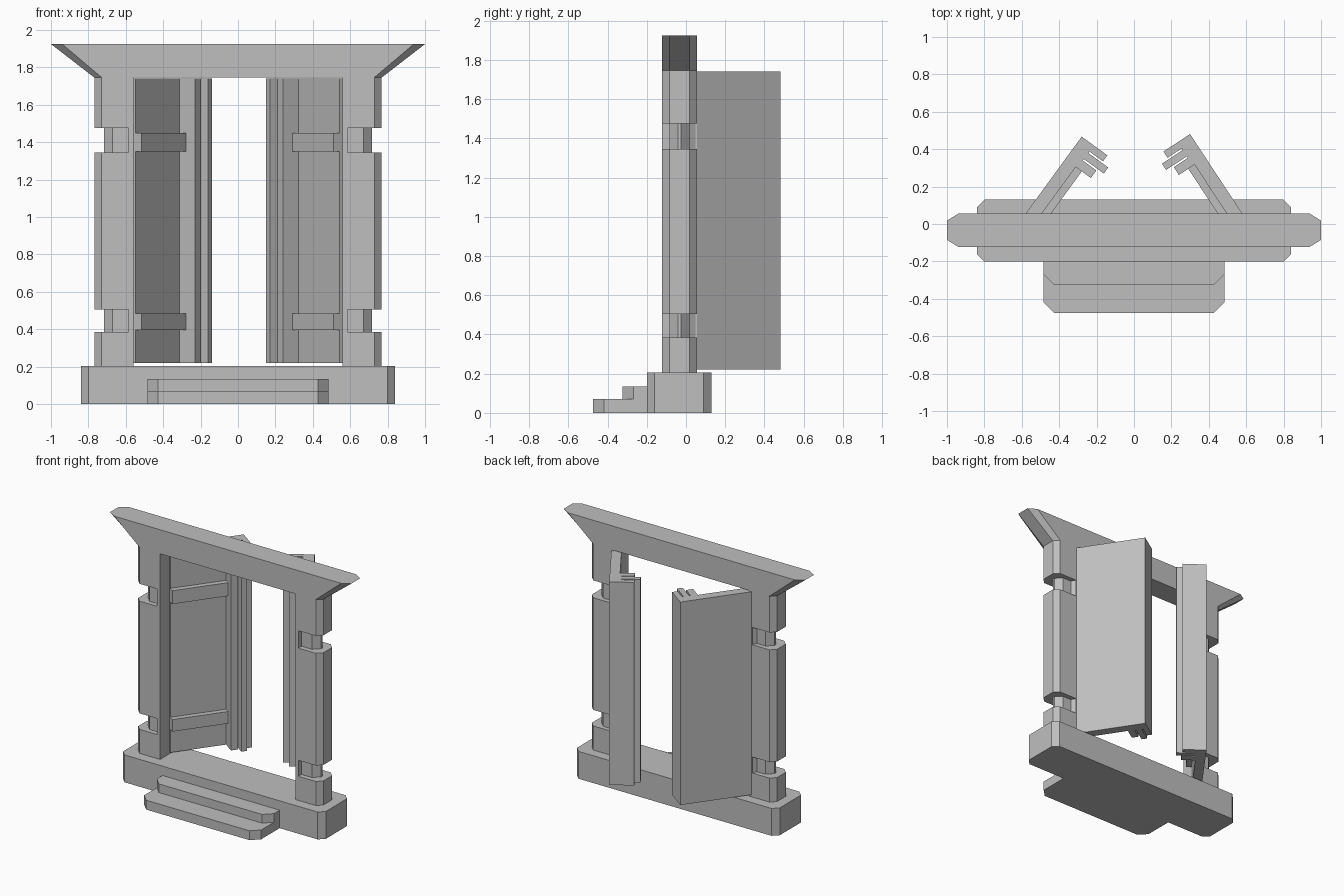
import bpy, bmesh
from math import atan2
from mathutils import Matrix, Vector

if "Cube" in bpy.data.objects:
    bpy.data.objects.remove(bpy.data.objects["Cube"], do_unlink=True)

stone = bpy.data.materials.new("grey stone")
stone.use_nodes = True
GREY = (0.52, 0.52, 0.52, 1)
stone.diffuse_color = GREY
stone.node_tree.nodes["Principled BSDF"].inputs["Base Color"].default_value = GREY


def loft(name, low, high, z0, z1, matrix=Matrix()):
    """Solid between two matching outlines at heights z0 and z1."""
    bm = bmesh.new()
    a = [bm.verts.new((x, y, z0)) for x, y in low]
    b = [bm.verts.new((x, y, z1)) for x, y in high]
    bm.faces.new(a[::-1])
    bm.faces.new(b)
    for i in range(len(a)):
        j = (i + 1) % len(a)
        bm.faces.new((a[i], a[j], b[j], b[i]))
    bmesh.ops.recalc_face_normals(bm, faces=bm.faces)
    mesh = bpy.data.meshes.new(name)
    bm.to_mesh(mesh)
    bm.free()
    mesh.materials.append(stone)
    obj = bpy.data.objects.new(name, mesh)
    obj.matrix_world = matrix
    bpy.context.collection.objects.link(obj)
    return obj


def prism(name, outline, z0, z1, matrix=Matrix()):
    return loft(name, outline, outline, z0, z1, matrix)


def octagon(x, y0, y1, cx, cy):
    """Symmetric outline with four cut corners."""
    return [(x, y0 + cy), (x, y1 - cy), (x - cx, y1), (cx - x, y1),
            (-x, y1 - cy), (-x, y0 + cy), (cx - x, y0), (x - cx, y0)]


def front_cut(x, y0, y1, c):
    """Outline with only the two front corners cut."""
    return [(x, y0 + c), (x, y1), (-x, y1), (-x, y0 + c), (c - x, y0), (x - c, y0)]


def outer_cut(x0, x1, y0, y1, c, s):
    """Outline with the two corners away from the opening cut."""
    pts = [(x0, y0), (x1 - c, y0), (x1, y0 + c), (x1, y1 - c), (x1 - c, y1), (x0, y1)]
    return [(s * x, y) for x, y in pts]


def rect(u0, u1, v0, v1):
    return [(u0, v0), (u1, v0), (u1, v1), (u0, v1)]


# Plinth and steps
prism("plinth", octagon(0.84, -0.20, 0.13, 0.04, 0.04), 0, 0.205)
prism("lower_step", front_cut(0.485, -0.475, -0.2, 0.057), 0, 0.07)
prism("upper_step", front_cut(0.485, -0.325, -0.2, 0.057), 0.07, 0.135)

# Flared lintel
FRONT, BACK = -0.122, 0.055
loft("lintel", octagon(0.767, FRONT, BACK, 0.04, 0.037),
     octagon(1.0, FRONT, BACK, 0.06, 0.037), 1.745, 1.925)

# Posts with two recessed bands
for side, s in (("left", 1), ("right", -1)):
    for i, (z0, z1) in enumerate(((0.205, 0.385), (0.505, 1.345), (1.475, 1.745))):
        prism(f"{side}_post_block_{i}", outer_cut(0.56, 0.767, FRONT, BACK, 0.037, s), z0, z1)
    for i, (z0, z1) in enumerate(((0.385, 0.505), (1.345, 1.475))):
        prism(f"{side}_post_inner_strip_{i}",
              [(s * x, y) for x, y in rect(0.56, 0.585, FRONT, BACK)], z0, z1)
        prism(f"{side}_post_band_{i}", outer_cut(0.585, 0.717, -0.085, 0.02, 0.045, s), z0, z1)

# Open doors: u runs from hinge to free edge, v from outer face to inner face
BOTTOM, TOP = 0.22, 1.74
PARTS = (
    ("panel", rect(-0.04, 0.40, 0, 0.07), BOTTOM, TOP),
    ("edge_back", rect(0.36, 0.51, 0, 0.08), BOTTOM, TOP),
    ("edge_outer", rect(0.47, 0.51, 0.08, 0.17), BOTTOM, TOP),
    ("edge_inner", rect(0.36, 0.41, 0.07, 0.17), BOTTOM, TOP),
    ("edge_strip", rect(0.42, 0.46, 0.08, 0.212), BOTTOM, TOP),
    ("lower_rail", rect(-0.04, 0.37, 0.06, 0.11), 0.395, 0.485),
    ("upper_rail", rect(-0.04, 0.37, 0.06, 0.11), 1.35, 1.45),
)
for side, s, direction in (("left", 1, (-0.55, 0.835)), ("right", -1, (0.59, 0.81))):
    angle = atan2(direction[1], direction[0])
    hinge = Matrix.Translation(Vector((s * 0.58, 0.055, 0))) @ Matrix.Rotation(angle, 4, "Z")
    for part, outline, z0, z1 in PARTS:
        prism(f"{side}_door_{part}", [(u, s * v) for u, v in outline], z0, z1, hinge)
